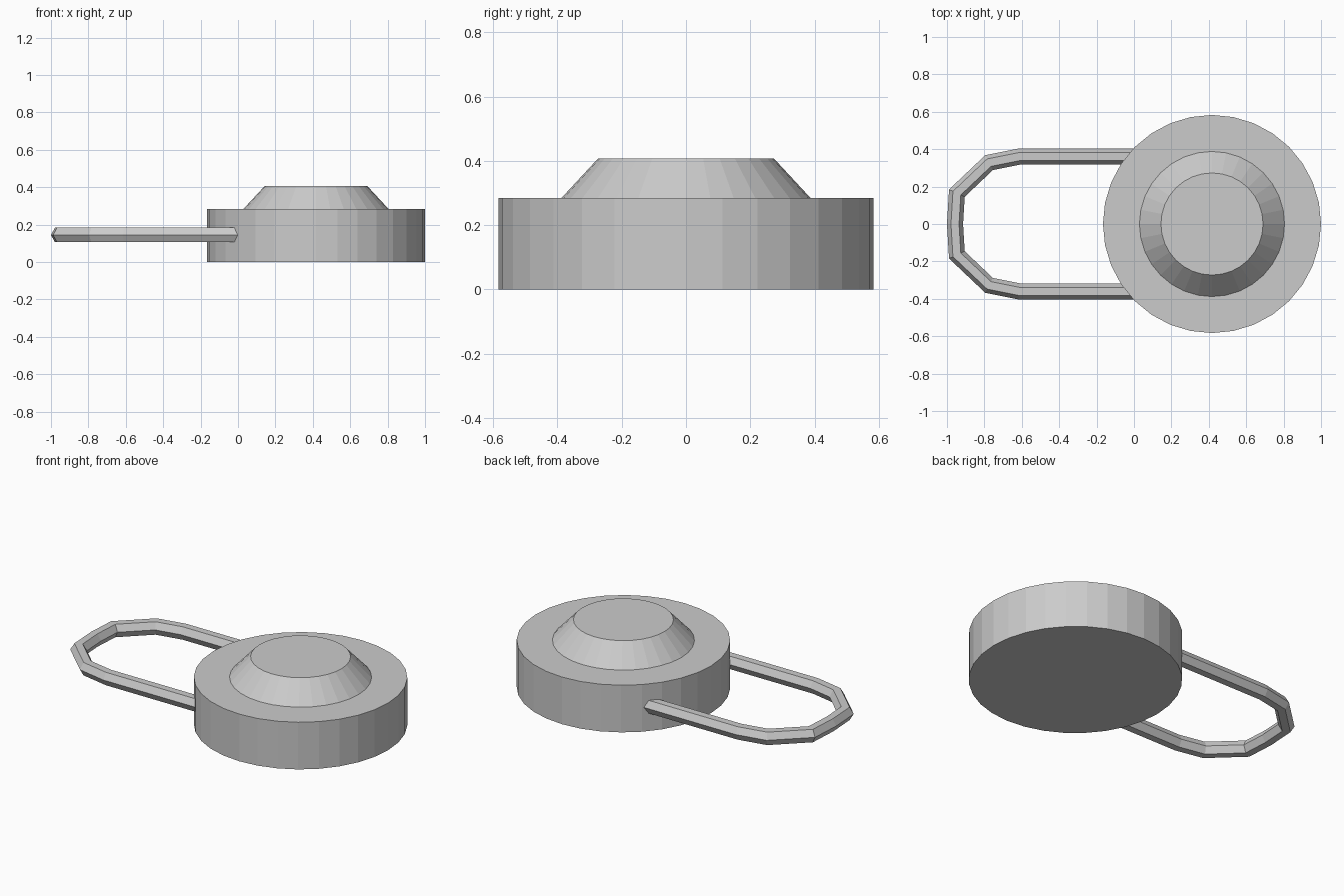
import bpy, bmesh, math
from mathutils import Vector

if "Cube" in bpy.data.objects:
    bpy.data.objects.remove(bpy.data.objects["Cube"])


def finish(name, bm):
    bmesh.ops.recalc_face_normals(bm, faces=bm.faces)
    mesh = bpy.data.meshes.new(name)
    bm.to_mesh(mesh)
    bm.free()
    obj = bpy.data.objects.new(name, mesh)
    bpy.context.collection.objects.link(obj)
    return obj


def skin(name, rings):
    """Join equal-sized rings of points into a capped solid."""
    bm = bmesh.new()
    loops = [[bm.verts.new(p) for p in ring] for ring in rings]
    n = len(loops[0])
    for a, b in zip(loops, loops[1:]):
        for i in range(n):
            j = (i + 1) % n
            bm.faces.new((a[i], a[j], b[j], b[i]))
    bm.faces.new(loops[0])
    bm.faces.new(loops[-1])
    return finish(name, bm)


def circle(cx, r, z, n=32):
    return [Vector((cx + r * math.cos(math.tau * i / n),
                    r * math.sin(math.tau * i / n), z)) for i in range(n)]


# Round body with a raised, tapered cap
CX = 0.417
profile = [(0.583, 0), (0.583, 0.284), (0.388, 0.284), (0.273, 0.408)]
skin("body", [circle(CX, r, z) for r, z in profile])

# Loop handle: six-sided bar swept with mitred corners along a U-shaped path
half = [(0, 0.361), (-0.61, 0.361), (-0.775, 0.328), (-0.947, 0.165)]
path = half + [(-0.957, 0)] + [(x, -y) for x, y in reversed(half)]
path = [Vector((x, y, 0.145)) for x, y in path]
rings = []
for i, p in enumerate(path):
    d_in = (p - path[max(i - 1, 0)]).normalized()
    d_out = (path[min(i + 1, len(path) - 1)] - p).normalized()
    tangent = (d_in + d_out).normalized()
    side = Vector((-tangent.y, tangent.x, 0))
    straight = d_out if d_out.length else d_in
    mitre = 0.043 / tangent.dot(straight)
    rings.append([p + side * mitre * math.cos(math.tau * k / 6)
                  + Vector((0, 0, 0.045 * math.sin(math.tau * k / 6)))
                  for k in range(6)])
skin("loop_handle", rings)
